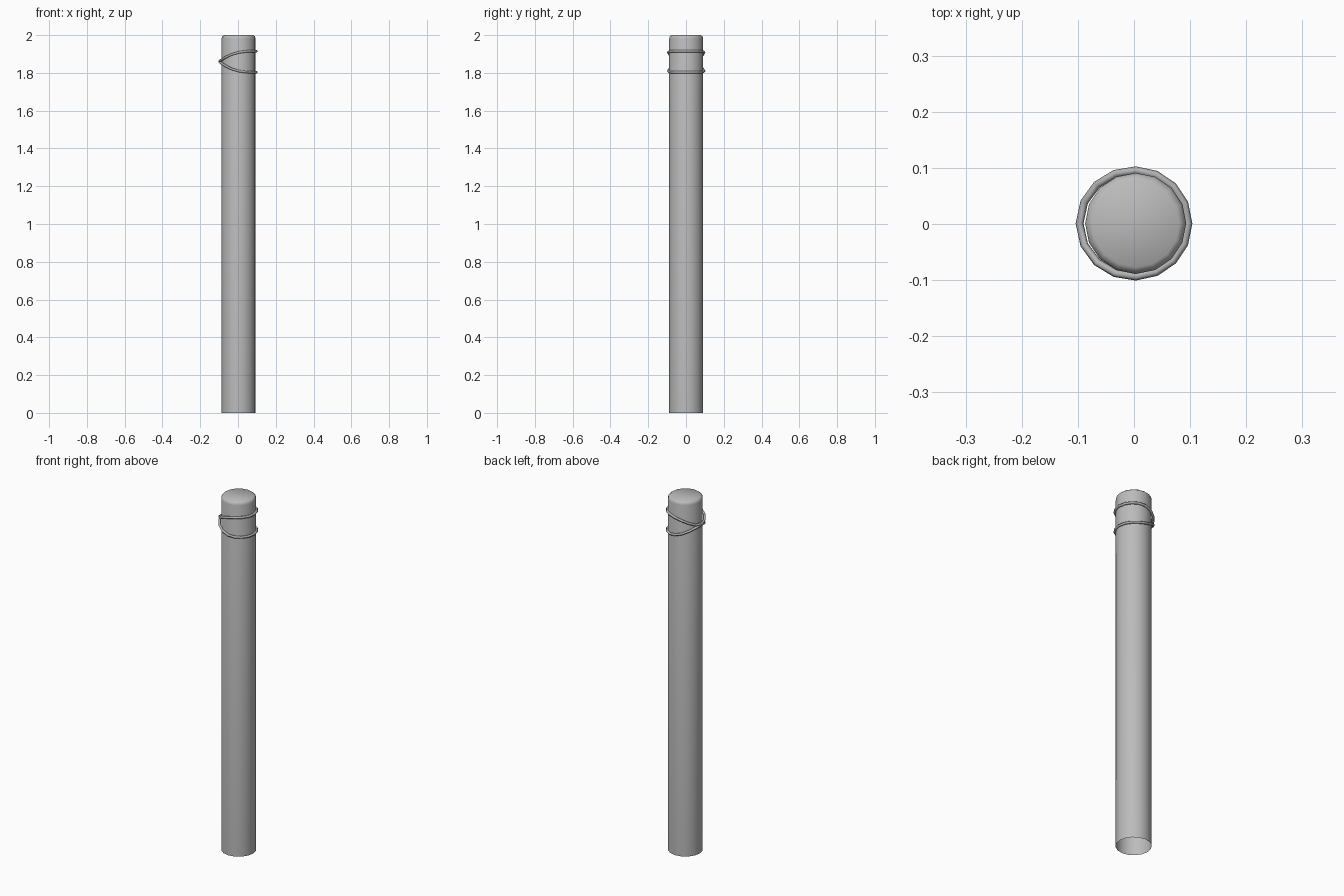
import bpy, bmesh, math

cube = bpy.data.objects.get("Cube")
if cube:
    bpy.data.objects.remove(cube, do_unlink=True)

SIDES = 16
CENTRE = (0.003, 0.001)


def material(name, rgb):
    m = bpy.data.materials.new(name)
    m.use_nodes = True
    m.diffuse_color = (*rgb, 1)
    m.node_tree.nodes["Principled BSDF"].inputs["Base Color"].default_value = (*rgb, 1)
    return m


def finish(name, bm, mat, angle):
    bmesh.ops.recalc_face_normals(bm, faces=bm.faces)
    mesh = bpy.data.meshes.new(name)
    bm.to_mesh(mesh)
    bm.free()
    mesh.materials.append(mat)
    ob = bpy.data.objects.new(name, mesh)
    bpy.context.collection.objects.link(ob)
    bpy.ops.object.select_all(action="DESELECT")
    ob.select_set(True)
    bpy.context.view_layer.objects.active = ob
    bpy.ops.object.shade_smooth_by_angle(angle=math.radians(angle))


def bridge(bm, a, b):
    for i in range(len(a)):
        j = (i + 1) % len(a)
        bm.faces.new((a[i], a[j], b[j], b[i]))


grey = material("post grey", (0.5, 0.5, 0.5))
wire_grey = material("wire grey", (0.45, 0.45, 0.45))

# Post: open at the foot, rounded rim and flat cap at the top
bm = bmesh.new()
rings = []
for r, z in [(0.09, 0), (0.09, 1.982), (0.087, 1.993), (0.078, 2.0)]:
    rings.append([bm.verts.new((CENTRE[0] + r * math.cos(math.tau * i / SIDES),
                                CENTRE[1] + r * math.sin(math.tau * i / SIDES), z))
                  for i in range(SIDES)])
for low, high in zip(rings, rings[1:]):
    bridge(bm, low, high)
bm.faces.new(rings[-1])
finish("post", bm, grey, 50)


# Wire: two loops, level on the left and drawn together on the right
def wire_loop(name, level, pinch, radius=0.007, sections=6):
    bm = bmesh.new()
    loops = []
    for i in range(SIDES):
        a = math.tau * i / SIDES
        pull = math.sin(a / 2) ** 6
        z = level + (pinch - level) * pull
        reach = 0.094 + 0.006 * pull
        loop = []
        for k in range(sections):
            t = math.tau * k / sections
            r = reach + radius * math.cos(t)
            loop.append(bm.verts.new((CENTRE[0] + r * math.cos(a),
                                      CENTRE[1] + r * math.sin(a),
                                      z + radius * math.sin(t))))
        loops.append(loop)
    for i in range(SIDES):
        bridge(bm, loops[i], loops[(i + 1) % SIDES])
    finish(name, bm, wire_grey, 65)


wire_loop("upper_wire_loop", 1.915, 1.862)
wire_loop("lower_wire_loop", 1.803, 1.858)
